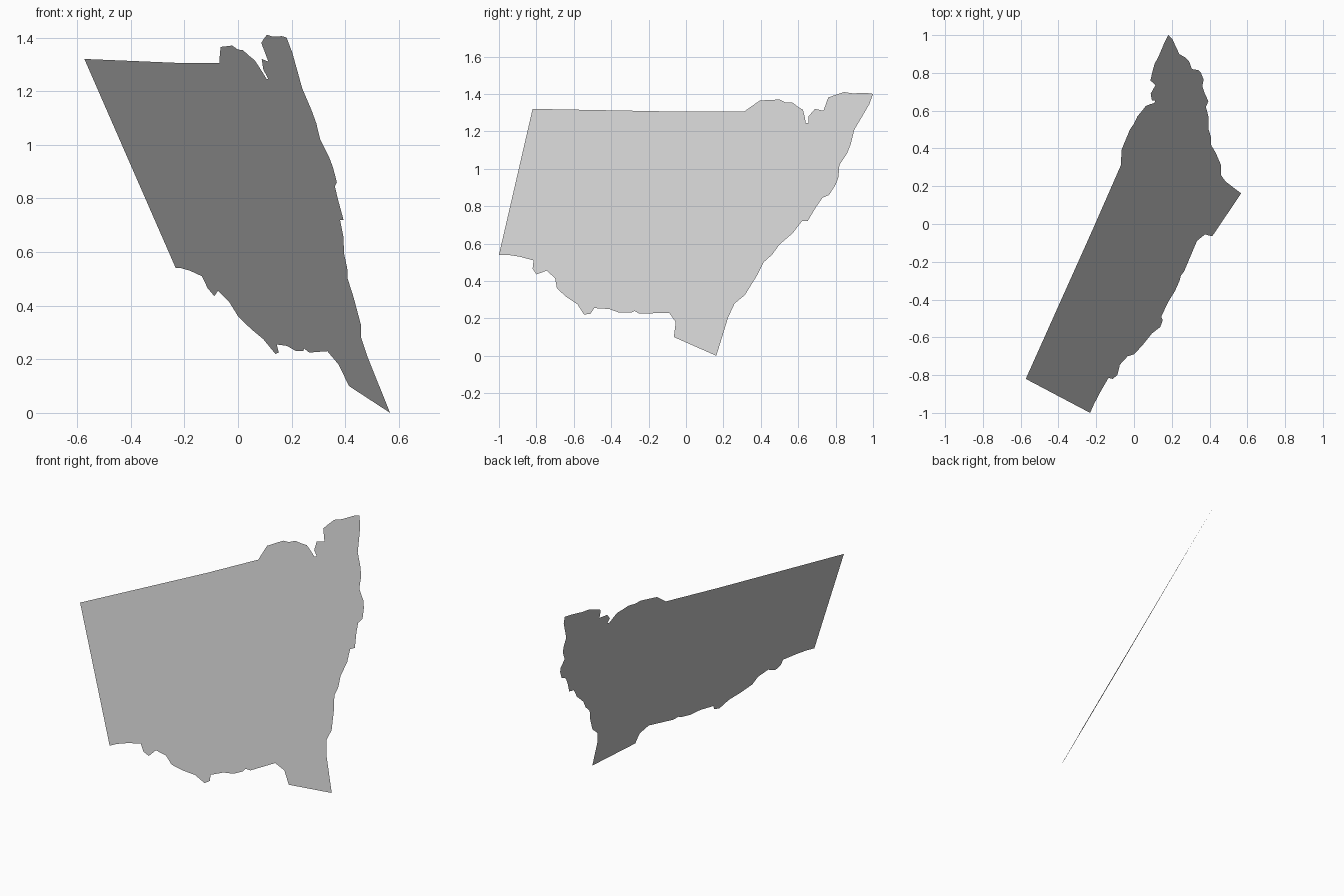
import bpy
import bmesh

# Outline of the sheet as seen from the right side: (y, z), clockwise from the top left corner
straight_top = [(-.82, 1.32), (-.02, 1.305), (.31, 1.305)]
upper_edge = [(.345, 1.33), (.395, 1.365), (.5, 1.37), (.53, 1.355), (.57, 1.353), (.6, 1.33),
              (.625, 1.315), (.635, 1.275), (.64, 1.245), (.655, 1.245), (.655, 1.28),
              (.69, 1.32), (.735, 1.31), (.76, 1.38), (.8, 1.395), (.845, 1.41),
              (.89, 1.403), (.965, 1.405)]
ragged_right = [(1, 1.4), (.98, 1.345), (.945, 1.285), (.9, 1.21), (.88, 1.13), (.86, 1.08),
                (.82, 1.02), (.815, .955), (.8, .915), (.765, .86), (.73, .845), (.695, .795),
                (.65, .72), (.62, .72), (.57, .655), (.5, .595), (.46, .54), (.415, .5),
                (.38, .43), (.315, .325), (.26, .28), (.225, .205)]
ragged_bottom = [(.162, 0), (-.065, .1), (-.055, .18), (-.09, .23), (-.25, .225), (-.275, .24),
                 (-.295, .23), (-.355, .23), (-.41, .25), (-.49, .255), (-.51, .225),
                 (-.545, .22), (-.58, .275), (-.64, .315), (-.69, .36), (-.7, .415),
                 (-.745, .455), (-.8, .435), (-.82, .465), (-.815, .51), (-.89, .53),
                 (-.955, .54), (-1, .54)]


def on_plane(y, z):
    # The sheet lies in one tilted plane, so x follows from y and z
    return (-.573 + .438 * (y + .82) - .538 * (z - 1.32), y, z)


# Flat sheet: one n-gon, facing +x
bm = bmesh.new()
outline = straight_top + upper_edge + ragged_right + ragged_bottom
face = bm.faces.new([bm.verts.new(on_plane(y, z)) for y, z in reversed(outline)])
face.normal_update()
if face.normal.x < 0:
    face.normal_flip()
bmesh.ops.triangulate(bm, faces=bm.faces[:], ngon_method='EAR_CLIP')
mesh = bpy.data.meshes.new("tilted_map_sheet")
bm.to_mesh(mesh)
bm.free()
sheet = bpy.data.objects.new("tilted_map_sheet", mesh)
bpy.context.collection.objects.link(sheet)
